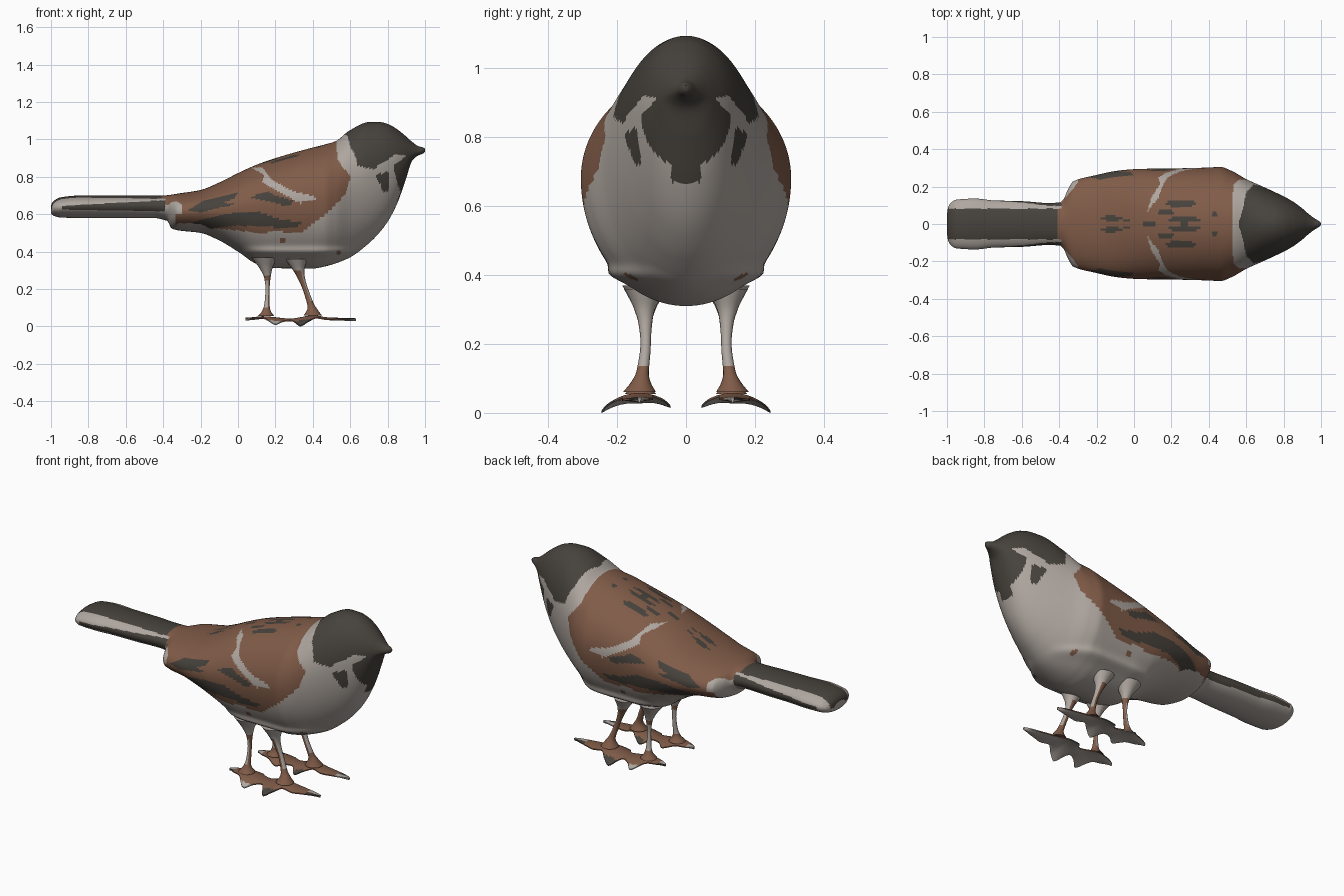
import bpy, bmesh, math
from mathutils import Vector

if "Cube" in bpy.data.objects:
    bpy.data.objects.remove(bpy.data.objects["Cube"])


def material(name, rgb):
    m = bpy.data.materials.new(name)
    m.diffuse_color = (*rgb, 1)
    m.use_nodes = True
    m.node_tree.nodes["Principled BSDF"].inputs["Base Color"].default_value = m.diffuse_color
    return m


DARK, BROWN, GREY = 0, 1, 2
MATS = [material("charcoal", (0.062, 0.054, 0.045)),
        material("chestnut", (0.215, 0.105, 0.064)),
        material("pale_grey", (0.43, 0.385, 0.35))]


def curve(table, col, x):
    """Smooth monotone interpolation of one column of a station table."""
    n = len(table)
    s = [(table[i + 1][col] - table[i][col]) / (table[i + 1][0] - table[i][0]) for i in range(n - 1)]

    def tangent(i):
        if i == 0 or i == n - 1:
            return s[0] if i == 0 else s[-1]
        a, b = s[i - 1], s[i]
        return 0 if a * b <= 0 else 2 * a * b / (a + b)
    i = max(0, min(n - 2, sum(1 for r in table if r[0] <= x) - 1))
    h = table[i + 1][0] - table[i][0]
    t = (x - table[i][0]) / h
    return ((2 * t**3 - 3 * t**2 + 1) * table[i][col] + (t**3 - 2 * t**2 + t) * h * tangent(i)
            + (3 * t**2 - 2 * t**3) * table[i + 1][col] + (t**3 - t**2) * h * tangent(i + 1))


def loft(name, rings, paint):
    """Skin a list of closed rings, cap the ends and paint faces by a rule."""
    bm = bmesh.new()
    vs = [[bm.verts.new(p) for p in ring] for ring in rings]
    n = len(vs[0])
    for a, b in zip(vs, vs[1:]):
        for j in range(n):
            bm.faces.new((a[j], a[(j + 1) % n], b[(j + 1) % n], b[j]))
    bm.faces.new(vs[0])
    bm.faces.new(vs[-1])
    bmesh.ops.recalc_face_normals(bm, faces=bm.faces)
    for f in bm.faces:
        f.material_index = paint(f.calc_center_median(), f.normal)
    me = bpy.data.meshes.new(name)
    bm.to_mesh(me)
    bm.free()
    for m in MATS:
        me.materials.append(m)
    ob = bpy.data.objects.new(name, me)
    bpy.context.collection.objects.link(ob)
    return ob


def inside(poly, u, v):
    hit = False
    for (x1, y1), (x2, y2) in zip(poly, poly[1:] + poly[:1]):
        if (y1 > v) != (y2 > v) and u < (x2 - x1) * (v - y1) / (y2 - y1) + x1:
            hit = not hit
    return hit


def egg_rings(table, nx, na, ridge=0):
    """Rings across x from stations (x, top, bottom, half width, widest height)."""
    rings = []
    for i in range(nx + 1):
        x = table[0][0] + (table[-1][0] - table[0][0]) * i / nx
        top, bot, w, zc = (curve(table, c, x) for c in (1, 2, 3, 4))
        ring = []
        for j in range(na):
            a = 2 * math.pi * j / na
            y, s = w * math.cos(a), math.sin(a)
            z = zc + s * (top - zc if s > 0 else zc - bot)
            if ridge:  # soft flank crease
                win = max(0, 1 - abs((x - 0.33) / 0.31) ** 6)
                y += math.copysign(ridge, y) * win * math.exp(-((z - 0.4) / 0.022) ** 2) * min(1, abs(y) / 0.1)
            ring.append((x, y, z))
        rings.append(ring)
    return rings


# Body, head and beak
BODY = [(-0.41, .70, .585, .10, .64), (-0.375, .702, .56, .135, .63), (-0.355, .705, .525, .18, .62),
        (-0.325, .71, .515, .228, .615), (-0.2, .73, .50, .262, .62), (-0.1, .77, .46, .283, .625),
        (0, .82, .40, .293, .63), (0.1, .865, .335, .296, .64), (0.2, .90, .312, .297, .655),
        (0.4, .957, .31, .302, .675), (0.46, .972, .32, .305, .68), (0.52, .99, .337, .285, .69),
        (0.6, 1.05, .37, .24, .74), (0.7, 1.093, .445, .195, .80), (0.75, 1.094, .495, .172, .83),
        (0.8, 1.083, .56, .148, .86), (0.85, 1.055, .655, .12, .885), (0.9, 1.015, .795, .083, .91),
        (0.93, .988, .885, .057, .925), (0.965, .964, .915, .03, .935), (0.99, .957, .925, .015, .94),
        (1, .95, .935, .005, .942)]

CAP = [(.56, 1.0), (.56, 1.2), (1.1, 1.2), (1.1, .85), (.93, .875), (.90, .915), (.84, .92),
       (.79, .885), (.72, .84), (.64, .86), (.62, .93)]
BIB = [(.825, .87), (.85, .87), (.90, .915), (1, .93), (1, .6), (.85, .67), (.87, .72), (.845, .79)]
CHEEK = [(.735, .81), (.81, .83), (.805, .72), (.78, .72)]
MANTLE = [(-.335, .5), (-.335, .63), (-.42, .66), (-.42, .8), (.3, 1.1), (.525, 1.1), (.53, .9), (.555, .86),
          (.605, .80), (.57, .70), (.47, .60), (.40, .55), (.35, .51), (.1, .50), (-.1, .525), (-.2, .515)]
WING_BAR = [(.07, .85), (.13, .85), (.18, .785), (.30, .72), (.40, .70), (.42, .675), (.33, .66),
            (.22, .72), (.13, .77), (.14, .81)]
WING_DARK = [[(-.30, .535), (-.2, .57), (-.05, .605), (.12, .61), (.22, .575), (.34, .555), (.31, .53),
              (.15, .53), (0, .54), (-.2, .52)],
             [(-.27, .62), (-.18, .675), (0, .715), (-.02, .685), (-.08, .66), (0, .655), (-.12, .63), (-.2, .61)],
             [(.06, .69), (.16, .725), (.2, .70), (.3, .67), (.27, .64), (.18, .665)]]
BACK_FLECKS = [(.27, .022, .085, .016), (.17, .062, .045, .014), (.25, .11, .08, .02),
               (.08, 0, .035, .018), (-.12, .03, .06, .014), (.43, .05, .015, .012), (-.04, .02, .02, .01)]
BELLY_FLECKS = [(.24, .46), (.54, .395), (.3, .515)]


def paint_body(c, n):
    x, y, z = c.x, abs(c.y), c.z
    if inside(CAP, x, z) and x > .56 + .25 * y or x > .94:
        return DARK
    if inside(BIB, x, z) and y < .13 or inside(CHEEK, x, z):
        return DARK
    if x < -.3 and y > .1 + max(0, x + .4) * 1.2 and z > .6:
        return GREY
    if inside(MANTLE, x, z) and not (n.z < -.85):
        if inside(WING_BAR, x, z):
            return GREY
        if any(inside(p, x, z) for p in WING_DARK):
            return DARK
        if z > .72 and any(((x - a) / r) ** 2 + ((y - b) / s) ** 2 < 1 for a, b, r, s in BACK_FLECKS):
            return DARK
        return BROWN
    if any(abs(x - a) < .014 and abs(z - b) < .01 for a, b in BELLY_FLECKS):
        return BROWN
    return GREY


loft("body", egg_rings(BODY, 280, 144, 0.022), paint_body)

# Tail
TAIL = [(-1, .645, .605, .05, .625), (-.995, .66, .598, .085, .63), (-.98, .675, .59, .112, .635),
        (-.95, .69, .583, .13, .64), (-.85, .70, .58, .136, .645), (-.75, .70, .58, .126, .645),
        (-.6, .70, .58, .122, .645), (-.45, .70, .58, .112, .645), (-.36, .70, .56, .12, .64)]


def paint_tail(c, n):
    if n.z > 0 and abs(c.y) < .082:
        return DARK if c.x < -.41 else BROWN
    if c.x > -.94 and .625 - .02 * (c.x + .9) < c.z < .645 + .055 * (c.x + .94):
        return DARK
    return GREY


loft("tail", egg_rings(TAIL, 130, 96), paint_tail)


# Legs and feet on both sides
def tube(name, path, paint, sides=16, steps=24):
    table = [(i, *p) for i, p in enumerate(path)]
    rings = []
    for k in range(steps + 1):
        t = k * (len(path) - 1) / steps
        x, y, z, r = (curve(table, c, t) for c in (1, 2, 3, 4))
        rings.append([(x + r * math.cos(2 * math.pi * j / sides), y + r * math.sin(2 * math.pi * j / sides), z)
                      for j in range(sides)])
    return loft(name, rings, paint)


REAR_LEG = [(.14, .115, .37, .07), (.15, .118, .31, .034), (.157, .117, .26, .017), (.158, .116, .2, .011),
            (.155, .124, .12, .014), (.152, .13, .085, .022), (.15, .132, .055, .045)]
FRONT_LEG = [(.31, .12, .36, .06), (.325, .12, .30, .03), (.338, .118, .26, .02), (.36, .117, .2, .015),
             (.388, .126, .12, .018), (.398, .131, .09, .028), (.40, .135, .06, .048)]
# Foot stations: x, inner y, outer y, crest height
FOOT = [(.04, .128, .138, .057), (.08, .105, .16, .06), (.13, .09, .178, .065), (.2, .06, .235, .06),
        (.24, .09, .2, .055), (.28, .1, .18, .052), (.335, .045, .245, .06), (.38, .07, .22, .068),
        (.42, .1, .185, .068), (.47, .095, .185, .06), (.53, .105, .172, .057), (.6, .12, .152, .055),
        (.63, .131, .139, .054)]


def paint_rear_leg(c, n):
    return GREY if c.z > .27 or (.1 < c.z < .25 and n.x < .5) else BROWN


def paint_front_leg(c, n):
    return GREY if c.z > .3 or (c.z > .13 and n.x > .3) else BROWN


def paint_foot(c, n):
    if n.z < 0:
        return GREY
    if c.x > .55 or c.x < .075:
        return DARK if abs(c.y) > .14 else GREY
    if abs(c.y) > .205 or (.33 < c.x < .37 and abs(c.y) < .075):
        return DARK if c.x > .3 else GREY
    return BROWN


def foot_rings(side, nx=60, ny=14):
    rings = []
    for i in range(nx + 1):
        x = .04 + .59 * i / nx
        y0, y1, zt = (curve(FOOT, c, x) for c in (1, 2, 3))
        top = []
        for j in range(ny + 1):
            y = y0 + (y1 - y0) * j / ny
            top.append(Vector((x, side * y, zt - .04 * ((y - .135) / .105) ** 2)))
        under = [p - Vector((0, 0, .006 + .009 * math.sin(math.pi * j / ny))) for j, p in enumerate(top)]
        rings.append(top + under[::-1])
    low = min(p.z for r in rings for p in r)
    return [[p - Vector((0, 0, low)) for p in r] for r in rings]


for side, label in ((1, "left"), (-1, "right")):
    for part, path, rule in (("rear_leg", REAR_LEG, paint_rear_leg), ("front_leg", FRONT_LEG, paint_front_leg)):
        tube(f"{label}_{part}", [(x, side * y, z, r) for x, y, z, r in path], rule)
    loft(f"{label}_foot", foot_rings(side), paint_foot)

# Smooth shading with sharp rims kept
for ob in bpy.context.scene.objects:
    ob.select_set(True)
    bpy.context.view_layer.objects.active = ob
bpy.ops.object.shade_smooth_by_angle(angle=math.radians(50))
